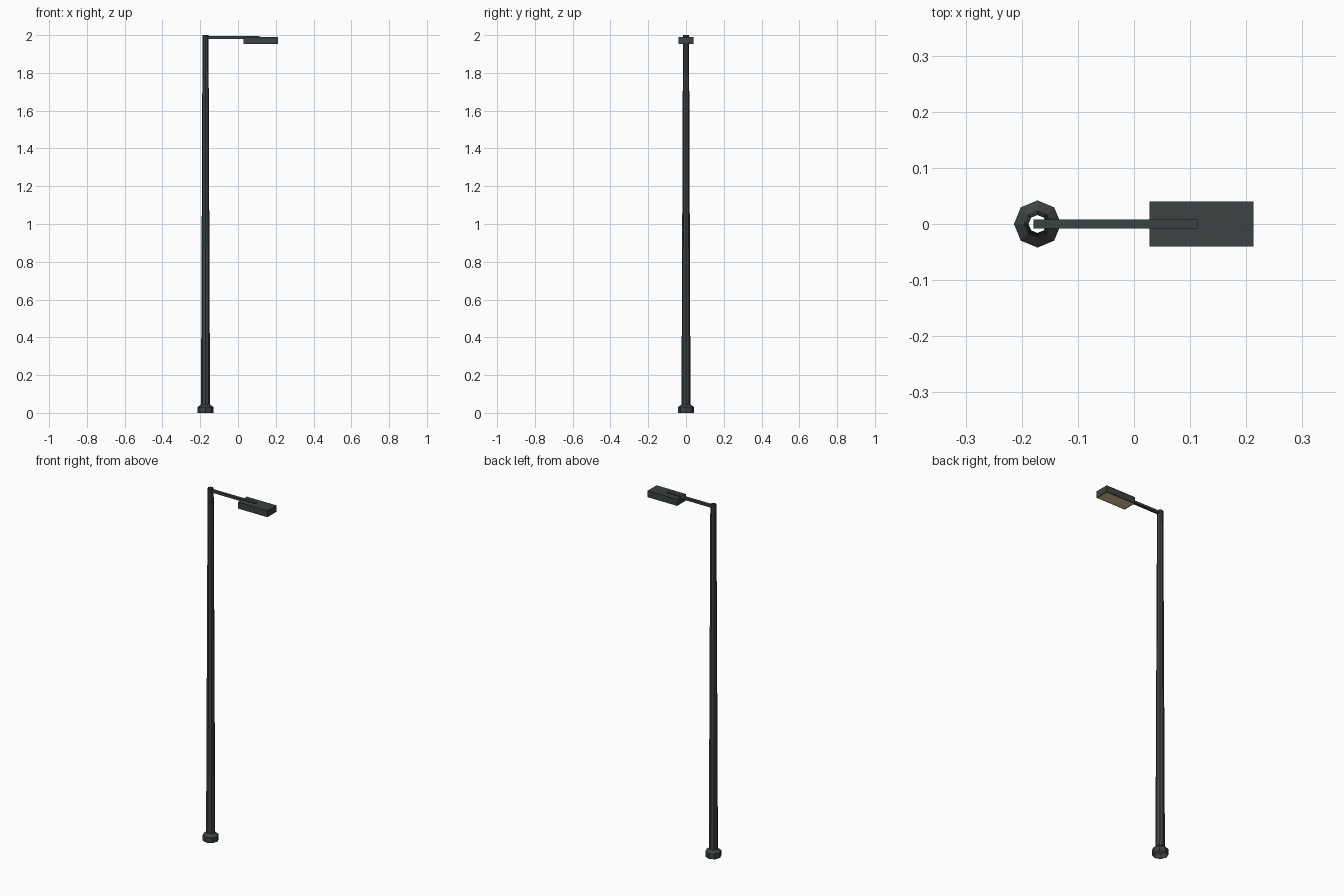
import bpy, bmesh, math

if "Cube" in bpy.data.objects:
    bpy.data.objects.remove(bpy.data.objects["Cube"])

def material(name, rgb):
    m = bpy.data.materials.new(name)
    m.diffuse_color = (*rgb, 1)
    m.use_nodes = True
    m.node_tree.nodes["Principled BSDF"].inputs["Base Color"].default_value = m.diffuse_color
    return m

METAL = material("dark_grey_metal", (0.046, 0.054, 0.054))
GLOW = material("warm_lens", (0.80, 0.60, 0.33))
POLE_X = -0.172

def finish(name, bm, mats):
    me = bpy.data.meshes.new(name)
    bm.to_mesh(me)
    bm.free()
    for m in mats:
        me.materials.append(m)
    ob = bpy.data.objects.new(name, me)
    bpy.context.collection.objects.link(ob)
    return ob

def tube(name, profile, sides=8):
    """Open-ended faceted tube from (radius, z) rings."""
    bm = bmesh.new()
    rings = [[bm.verts.new((POLE_X + r * math.cos(2 * math.pi * i / sides),
                            r * math.sin(2 * math.pi * i / sides), z))
              for i in range(sides)] for r, z in profile]
    for a, b in zip(rings, rings[1:]):
        for i in range(sides):
            j = (i + 1) % sides
            bm.faces.new((a[i], a[j], b[j], b[i]))
    return finish(name, bm, [METAL])

def box(name, lo, hi, lens_margin=0):
    bm = bmesh.new()
    bmesh.ops.create_cube(bm, size=1)
    for v in bm.verts:
        v.co = [(l + h) / 2 + c * (h - l) for c, l, h in zip(v.co, lo, hi)]
    if lens_margin:
        bm.normal_update()
        bottom = [f for f in bm.faces if f.normal.z < -0.9]
        bmesh.ops.inset_region(bm, faces=bottom, thickness=lens_margin)
        bottom[0].material_index = 1
    return finish(name, bm, [METAL, GLOW] if lens_margin else [METAL])

# tapered hollow pole with chamfered foot
tube("pole", [(0.024, 0.04), (0.016, 2.0)])
tube("pole_foot", [(0.042, 0.0), (0.042, 0.03), (0.024, 0.045)])

# horizontal arm and lamp head with a lens on its underside
box("arm", (-0.179, -0.008, 1.98), (0.113, 0.008, 1.994))
box("lamp_head", (0.028, -0.04, 1.952), (0.213, 0.04, 1.989), lens_margin=0.007)
